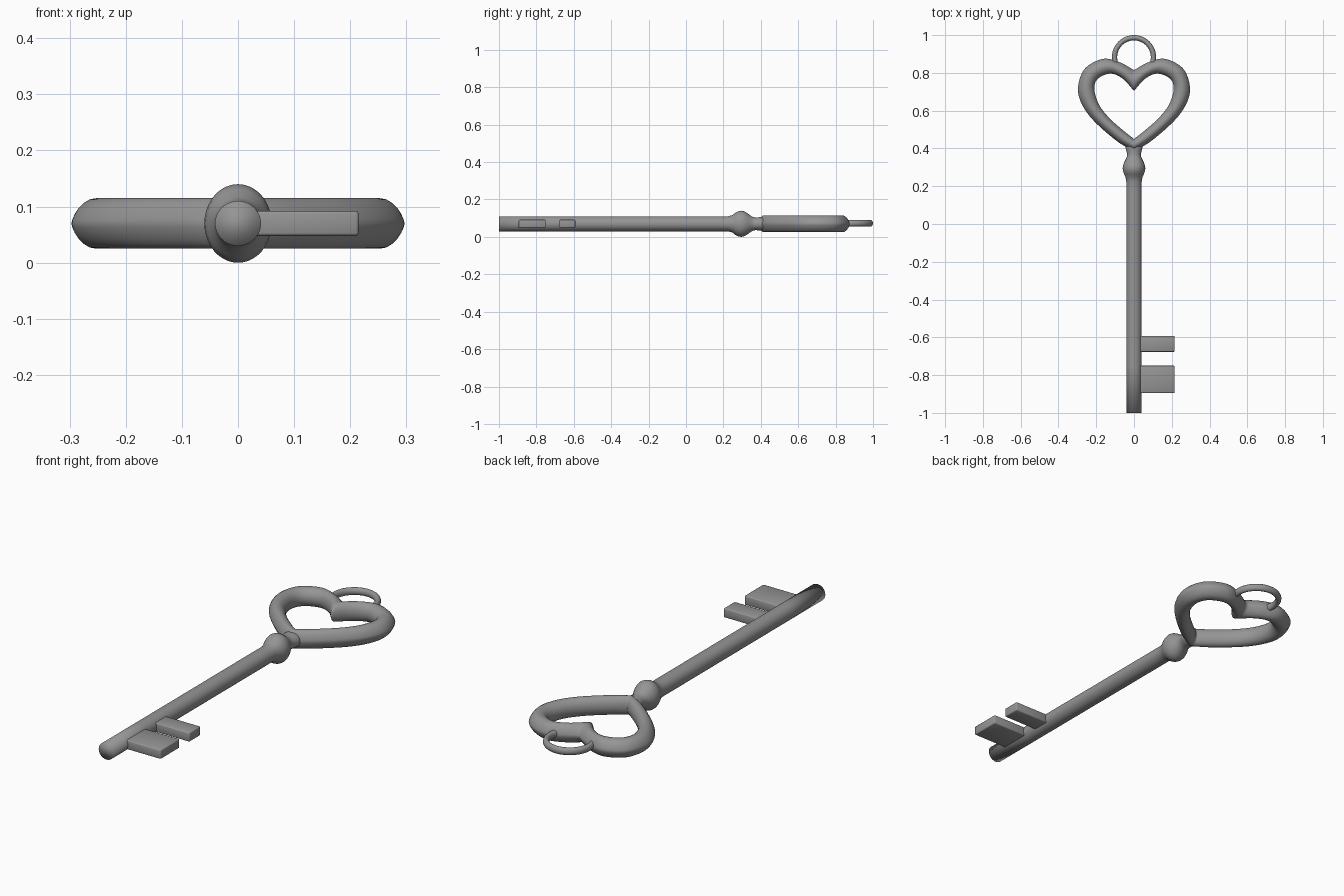
import bpy, bmesh, math
from mathutils import Vector

if "Cube" in bpy.data.objects:
    bpy.data.objects.remove(bpy.data.objects["Cube"])

Z = 0.07  # height of the key's centre plane

# Dark iron colour shared by all parts
iron = bpy.data.materials.new("dark_iron")
iron.diffuse_color = (.3, .3, .3, 1)
iron.use_nodes = True
iron.node_tree.nodes["Principled BSDF"].inputs["Base Color"].default_value = iron.diffuse_color


def finish(obj):
    obj.data.materials.append(iron)
    for p in obj.data.polygons:
        p.use_smooth = True


def skin(name, rings, closed):
    """Bridge a list of equal-length point rings into a surface."""
    bm = bmesh.new()
    loops = [[bm.verts.new(p) for p in ring] for ring in rings]
    n = len(loops[0])
    pairs = list(zip(loops, loops[1:]))
    if closed:
        pairs.append((loops[-1], loops[0]))
    for a, b in pairs:
        for i in range(n):
            j = (i + 1) % n
            bm.faces.new((a[i], a[j], b[j], b[i]))
    if not closed:
        bm.faces.new(loops[0])
        bm.faces.new(loops[-1])
    bmesh.ops.recalc_face_normals(bm, faces=bm.faces)
    mesh = bpy.data.meshes.new(name)
    bm.to_mesh(mesh)
    bm.free()
    obj = bpy.data.objects.new(name, mesh)
    bpy.context.collection.objects.link(obj)
    finish(obj)
    return obj


def spline(pts, steps):
    """Catmull-Rom curve through the points."""
    p = [Vector(q) for q in pts]
    p = [2 * p[0] - p[1]] + p + [2 * p[-1] - p[-2]]
    out = []
    for a, b, c, d in zip(p, p[1:], p[2:], p[3:]):
        for s in range(steps):
            t = s / steps
            out.append(0.5 * (2 * b + (c - a) * t + (2 * a - 5 * b + 4 * c - d) * t * t
                              + (3 * b - 3 * c + d - a) * t ** 3))
    out.append(p[-2])
    return out


# Shaft with collar ball and neck: (y, half width, half height)
profile = [(-1.0, .041, .04), (-.75, .041, .04), (.19, .041, .04), (.225, .041, .04),
           (.25, .045, .047), (.265, .053, .06), (.28, .058, .067), (.295, .06, .07),
           (.31, .058, .067), (.325, .053, .059), (.34, .045, .048), (.355, .038, .038),
           (.37, .036, .034), (.39, .041, .035), (.405, .045, .036), (.425, .04, .034)]
N = 40
skin("shaft", [[(rx * math.cos(math.tau * i / N), y, Z + rz * math.sin(math.tau * i / N))
                for i in range(N)] for y, rx, rz in profile], False)

# Heart bow: right half as outer and inner outline points (ox, oy, ix, iy)
half = spline([(0, .385, 0, .45), (.096, .443, .048, .488), (.222, .556, .125, .555),
               (.284, .652, .184, .63), (.295, .735, .21, .715), (.258, .825, .19, .77),
               (.165, .874, .122, .796), (.08, .858, .058, .768), (0, .815, 0, .705)], 8)
outline = half + [Vector((-o.x, o.y, -o.z, o.w)) for o in reversed(half[1:-1])]
rings = []
for o in outline:
    outer, inner = Vector((o.x, o.y)), Vector((o.z, o.w))
    mid, arm = (outer + inner) / 2, (outer - inner) / 2
    ring = []
    for i in range(24):
        a = math.tau * i / 24
        q = mid + arm * math.cos(a)
        # outer side tapers to a softer point than the round inner side
        power = 1.4 if math.cos(a) > 0 else 1.0
        ring.append((q.x, q.y, Z + .045 * math.copysign(abs(math.sin(a)) ** power, math.sin(a))))
    rings.append(ring)
skin("heart_bow", rings, True)

# Hanging ring above the heart
bpy.ops.mesh.primitive_torus_add(major_segments=64, minor_segments=16, major_radius=.103,
                                 minor_radius=.014, location=(0, .883, Z + .003))
ring = bpy.context.object
ring.name = "hanging_ring"
ring.scale.z = 1.25
finish(ring)

# Two key teeth
for name, y0, y1 in (("large_tooth", -.895, -.75), ("small_tooth", -.677, -.592)):
    bpy.ops.mesh.primitive_cube_add(size=1, location=(.1075, (y0 + y1) / 2, Z))
    tooth = bpy.context.object
    tooth.name = name
    tooth.scale = (.215, y1 - y0, .044)
    bpy.ops.object.transform_apply(location=False, rotation=False, scale=True)
    bev = tooth.modifiers.new("edge", 'BEVEL')
    bev.width = .005
    bev.segments = 2
    finish(tooth)
